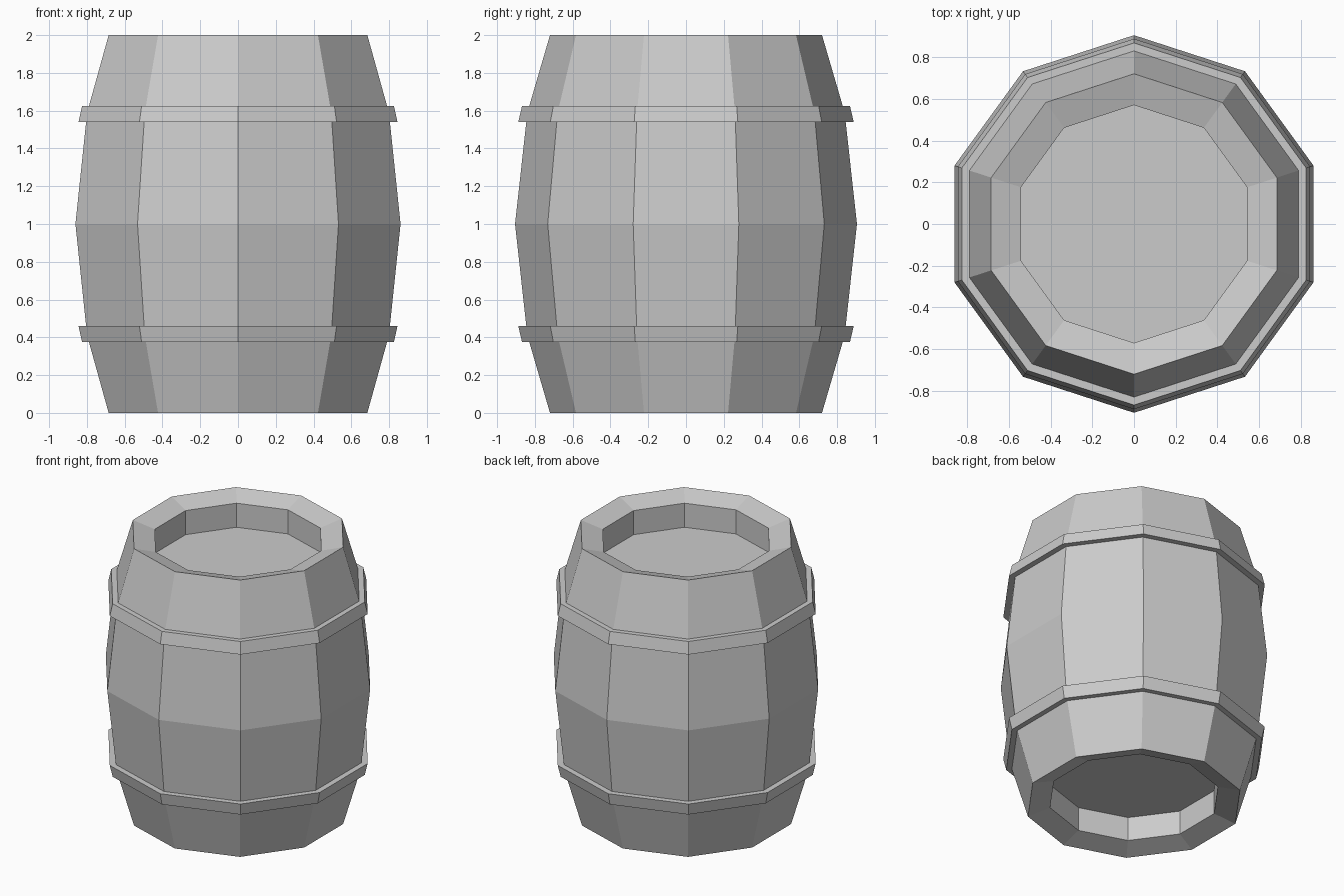
import bpy
import bmesh
from math import cos, sin, pi

SIDES = 10

cube = bpy.data.objects.get("Cube")
if cube:
    bpy.data.objects.remove(cube, do_unlink=True)

# One flat grey for the whole barrel
grey = bpy.data.materials.new("plain_grey")
grey.use_nodes = True
colour = (0.6, 0.6, 0.6, 1)
grey.diffuse_color = colour
grey.node_tree.nodes["Principled BSDF"].inputs["Base Color"].default_value = colour


def lathe(name, profile, closed=False, caps=False):
    """Turn a (radius, height) profile around z with flat faces."""
    bm = bmesh.new()
    rings = []
    for r, z in profile:
        angles = [pi / 2 + 2 * pi * i / SIDES for i in range(SIDES)]
        rings.append([bm.verts.new((r * cos(a), r * sin(a), z)) for a in angles])
    pairs = list(zip(rings, rings[1:]))
    if closed:
        pairs.append((rings[-1], rings[0]))
    for low, high in pairs:
        for i in range(SIDES):
            j = (i + 1) % SIDES
            bm.faces.new((low[i], low[j], high[j], high[i]))
    if caps:
        bm.faces.new(rings[0])
        bm.faces.new(rings[-1])
    bmesh.ops.recalc_face_normals(bm, faces=bm.faces)
    mesh = bpy.data.meshes.new(name)
    bm.to_mesh(mesh)
    bm.free()
    mesh.materials.append(grey)
    obj = bpy.data.objects.new(name, mesh)
    bpy.context.collection.objects.link(obj)
    return obj


def flip(profile):
    """Mirror a profile about the middle of the barrel."""
    return [(r, 2 - z) for r, z in reversed(profile)]


# Staves with sloped rims and recessed lids at both ends
lower_half = [(0.57, 0.22), (0.57, 0.046), (0.72, 0), (0.84, 0.41)]
lathe("barrel_body", lower_half + [(0.905, 1)] + flip(lower_half), caps=True)

# Hoops, wider towards the belly
hoop = [(0.825, 0.375), (0.868, 0.375), (0.888, 0.46), (0.835, 0.46)]
lathe("lower_hoop", hoop, closed=True)
lathe("upper_hoop", flip(hoop), closed=True)
